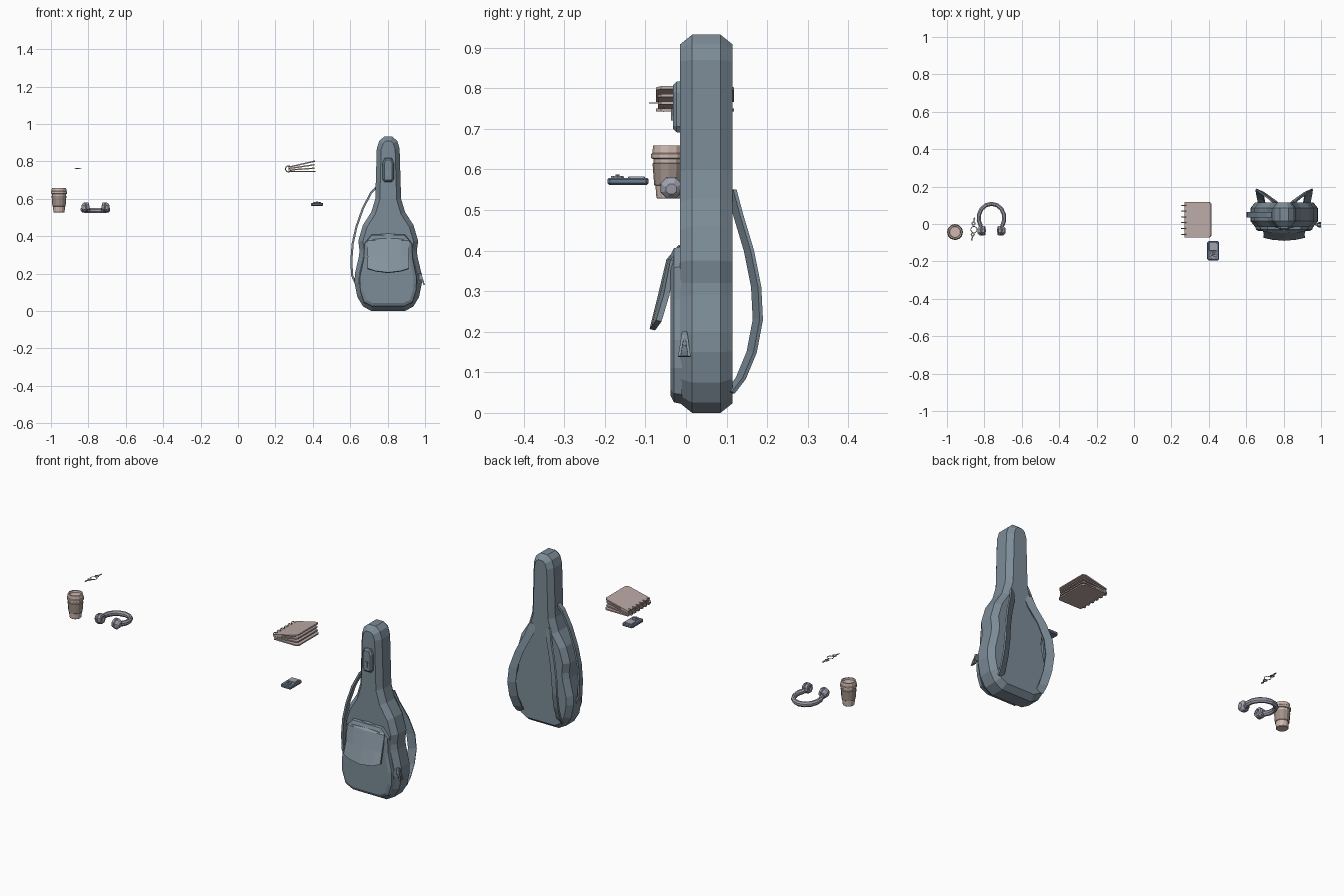
import bpy, bmesh
from math import sin, cos, pi, radians
from mathutils import Vector, Matrix

if "Cube" in bpy.data.objects:
    bpy.data.objects.remove(bpy.data.objects["Cube"])

def mat(name, r, g, b):
    m = bpy.data.materials.new(name)
    m.diffuse_color = (r, g, b, 1)
    m.use_nodes = True
    m.node_tree.nodes["Principled BSDF"].inputs["Base Color"].default_value = m.diffuse_color
    return m

SLATE = mat("slate", 0.20, 0.26, 0.31)
SLATE2 = mat("slate_light", 0.24, 0.30, 0.35)
BEIGE = mat("beige", 0.62, 0.48, 0.43)
BROWN = mat("brown", 0.36, 0.29, 0.25)
LILAC = mat("lilac_grey", 0.36, 0.36, 0.43)
NAVY = mat("navy", 0.16, 0.21, 0.30)
PAPER = mat("paper", 0.50, 0.40, 0.38)
METAL = mat("metal", 0.42, 0.38, 0.36)

def mesh(name, verts, faces, m, closed=True):
    bm = bmesh.new()
    vs = [bm.verts.new(v) for v in verts]
    for f in faces:
        bm.faces.new([vs[i] for i in f])
    bmesh.ops.recalc_face_normals(bm, faces=bm.faces)
    me = bpy.data.meshes.new(name)
    bm.to_mesh(me)
    bm.free()
    me.materials.append(m)
    ob = bpy.data.objects.new(name, me)
    bpy.context.collection.objects.link(ob)
    return ob

def skin(name, rings, m, loop=False):
    """Join equal rings of points; cap the ends unless looped."""
    n, k = len(rings[0]), len(rings)
    faces = [(i*n + j, i*n + (j+1) % n, (i+1) % k*n + (j+1) % n, (i+1) % k*n + j)
             for i in range(k if loop else k-1) for j in range(n)]
    if not loop:
        faces += [tuple(range(n)), tuple(range((k-1)*n, k*n))]
    return mesh(name, [p for r in rings for p in r], faces, m)

def inset(pts, d):
    """Inset a counter-clockwise outline by d."""
    out, n = [], len(pts)
    for i in range(n):
        p = Vector(pts[i])
        a = (p - Vector(pts[i-1])).normalized()
        b = (Vector(pts[(i+1) % n]) - p).normalized()
        na, nb = Vector((-a.y, a.x)), Vector((-b.y, b.x))
        out.append(p + (na + nb) * d / (1 + na.dot(nb)))
    return out

def layered(name, pts, layers, m, M):
    """Stack inset copies of an outline: layers are (inset, height)."""
    return skin(name, [[M @ Vector((p.x, p.y, h)) for p in inset(pts, d)]
                       for d, h in layers], m)

def lathe(name, profile, n, m, M, loop=False):
    return skin(name, [[M @ Vector((r*cos(2*pi*j/n), r*sin(2*pi*j/n), h)) for j in range(n)]
                       for r, h in profile], m, loop)

def sweep(name, path, axis, w, t, m, loop=False, chamfer=False):
    """Sweep a w x t section; w runs along a fixed axis."""
    path, axis, rings = [Vector(p) for p in path], Vector(axis).normalized(), []
    sec = [(-1, -1), (1, -1), (1, 1), (-1, 1)]
    if chamfer:
        sec = [(-1, -.4), (-.4, -1), (.4, -1), (1, -.4), (1, .4), (.4, 1), (-.4, 1), (-1, .4)]
    n = len(path)
    for i, p in enumerate(path):
        a = path[i-1] if i or loop else p
        b = path[(i+1) % n] if i < n-1 or loop else p
        nrm = (b - a).normalized().cross(axis).normalized()
        rings.append([p + axis*u*w/2 + nrm*v*t/2 for u, v in sec])
    return skin(name, rings, m, loop)

def ring(name, c, r, tube, m, R=Matrix(), n=10):
    prof = [(r + tube*cos(a*pi/2), tube*sin(a*pi/2)) for a in range(4)]
    return lathe(name, prof, n, m, Matrix.Translation(c) @ R, True)

def mirrored(half):
    """Right half, bottom to top -> counter-clockwise outline."""
    return half + [(-x, z) for x, z in reversed(half)]

def rect(w, h, c):
    return mirrored([(w-c, -h), (w, -h+c), (w, h-c), (w-c, h)])

# ---- instrument case: outline in x/z, depth along -y
CX = 0.803
CASE = Matrix.Translation((CX, 0, 0)) @ Matrix.Rotation(pi/2, 4, 'X')
body = mirrored([(.09, 0), (.135, .025), (.165, .075), (.18, .15), (.178, .2), (.157, .29),
                 (.153, .32), (.16, .375), (.135, .46), (.09, .53), (.069, .60),
                 (.061, .87), (.048, .91), (.022, .932)])
layered("case_body", body, [(.024, -.115), (0, -.085), (0, -.015), (.024, .015)], SLATE, CASE)
pocket = mirrored([(.085, .022), (.132, .045), (.153, .11), (.155, .18), (.134, .28),
                   (.13, .36), (.09, .41)])
layered("front_pocket", pocket, [(0, .010), (.004, .030), (.02, .038)], SLATE, CASE)
small = mirrored([(.02, .69), (.031, .705), (.031, .79), (.02, .818)])
layered("neck_pocket", small, [(0, .012), (.002, .024), (.010, .032)], SLATE, CASE)
layered("neck_pocket_pull", mirrored([(.006, .72), (.008, .75)]), [(0, .03), (0, .037)], SLATE2, CASE)

# Open pocket flap: curved sheet with thickness
rows = [(.41, -.012, .082, 0), (.375, -.042, .112, .01), (.29, -.062, .108, .014), (.205, -.083, .11, .016)]
cols = (-1, -.6, 0, .6, 1)
fv = [(CX + u*hw, y + bow*u*u, z + (.022*u*u if i == 3 else -.015*u*u if i == 0 else 0))
      for i, (z, y, hw, bow) in enumerate(rows) for u in cols]
ff = [(i*5+j, i*5+j+1, i*5+j+6, i*5+j+5) for i in range(3) for j in range(4)]
flap = mesh("pocket_flap", fv, ff, SLATE2)
sol = flap.modifiers.new("thickness", 'SOLIDIFY')
sol.thickness, sol.offset = .014, 0

# Back shoulder straps
for s, side in ((-1, "left"), (1, "right")):
    path = [(.045, .112, .55), (.062, .128, .49), (.10, .155, .40), (.125, .173, .31),
            (.132, .177, .23), (.13, .162, .15), (.125, .135, .085), (.12, .108, .05)]
    sweep("shoulder_strap_" + side, [(CX + s*x, y, z) for x, y, z in path], (s*.88, .38, 0), .043, .009, SLATE)
# Side carrying strap and zip pull
side_path = [(-.055, .67), (-.09, .635), (-.135, .55), (-.17, .45), (-.19, .36), (-.197, .27), (-.193, .19), (-.165, .13)]
sweep("side_strap", [(CX + x, .05, z) for x, z in side_path], (0, 1, 0), .028, .011, SLATE)
sweep("side_zip_pull", [(.978, -.007, .195), (.995, -.016, .14), (.995, .008, .14), (.978, 0, .195)],
      (1, 0, .3), .008, .007, SLATE2, True)
layered("side_zip_slider", rect(.006, .018, .002), [(0, -.008), (0, .006)], SLATE2,
        Matrix.Translation((.977, -.003, .183)) @ Matrix.Rotation(pi/2, 4, 'Y') @ Matrix.Rotation(pi/2, 4, 'Z'))

# ---- takeaway cup
CUP = Matrix.Translation((-.957, -.043, .528))
lathe("cup_body", [(.028, 0), (.030, .002), (.038, .105)], 12, BEIGE, CUP)
lathe("cup_sleeve", [(.033, .032), (.0355, .034), (.0395, .086), (.037, .088)], 12, BROWN, CUP)
lathe("cup_lid", [(.039, .098), (.043, .1), (.043, .110), (.040, .113), (.038, .131),
                  (.031, .131), (.029, .122)], 12, BEIGE, CUP)

# ---- headphones lying flat
HX = -.762
arc = [radians(a) for a in range(-35, 216, 25)]
sweep("headphone_band", [(HX + .069*cos(a), .032 + .076*sin(a), .542 - .005*sin(a)) for a in arc],
      (0, 0, 1), .027, .022, LILAC, chamfer=True)
for s, side in ((-1, "left"), (1, "right")):
    M = Matrix.Translation((HX + s*.072, -.036, .552)) @ Matrix.Rotation(-s*pi/2 + s*.15, 4, 'Y')
    M = M @ Matrix.Rotation(pi/8, 4, 'Z')
    lathe("ear_cup_" + side, [(.014, -.002), (.026, .008), (.029, .018), (.027, .022)], 8, LILAC, M)
    lathe("ear_cushion_" + side, [(.024, .02), (.028, .026), (.025, .038), (.014, .040), (.012, .032)], 8, LILAC, M)

# ---- keys on a ring
ring("key_ring", (-.856, -.03, .763), .017, .002, METAL)
for i, (x, y, ang) in enumerate(((-.858, .002, -8), (-.862, -.056, 172))):
    K = Matrix.Translation((x, y, .761 + .003*i)) @ Matrix.Rotation(radians(ang), 4, 'Z')
    lathe("key_bow_%d" % i, [(.012, -.0015), (.012, .0015), (.005, .0015), (.005, -.0015)], 6, METAL, K, True)
    blade = [(-.003, .009), (.003, .009), (.003, .018), (.007, .020), (.003, .023), (.007, .027), (.003, .03), (0, .036), (-.003, .032)]
    layered("key_blade_%d" % i, blade, [(0, -.0015), (0, .0015)], METAL, K)

# ---- spiral notebook with fanned leaves
for i, ang in enumerate((0, 4, 8.5, 13)):
    name = "notebook_cover_%d" if i in (0, 3) else "notebook_pages_%d"
    M = Matrix.Translation((.27, .0225, .746 + .0075*i)) @ Matrix.Rotation(radians(-ang), 4, 'Y')
    d = 0 if i in (0, 3) else .005
    leaf = [(0, -.096+d), (.133-d, -.096+d), (.145-d, -.084), (.145-d, .084), (.133-d, .096-d), (0, .096-d)]
    layered(name % i, leaf, [(0, -.003), (0, .004)], PAPER, M)
for i in range(6):
    ring("notebook_coil_%d" % i, (.27, -.055 + .031*i, .76), .0165, .0025, METAL, Matrix.Rotation(pi/2, 4, 'X'))

# ---- pocket music player
P = Matrix.Translation((.423, -.143, .562))
layered("player_body", rect(.032, .051, .007), [(.004, 0), (0, .004), (0, .013), (.004, .017)], NAVY, P)
layered("player_screen", rect(.022, .022, .003), [(0, .015), (.002, .020)], LILAC, P @ Matrix.Translation((0, .021, 0)))
lathe("player_wheel", [(.017, .015), (.016, .022), (.008, .022), (.007, .019)], 10, LILAC,
      P @ Matrix.Translation((0, -.026, 0)))
lathe("player_button", [(.006, .015), (.005, .025)], 8, NAVY, P @ Matrix.Translation((0, -.026, 0)))
